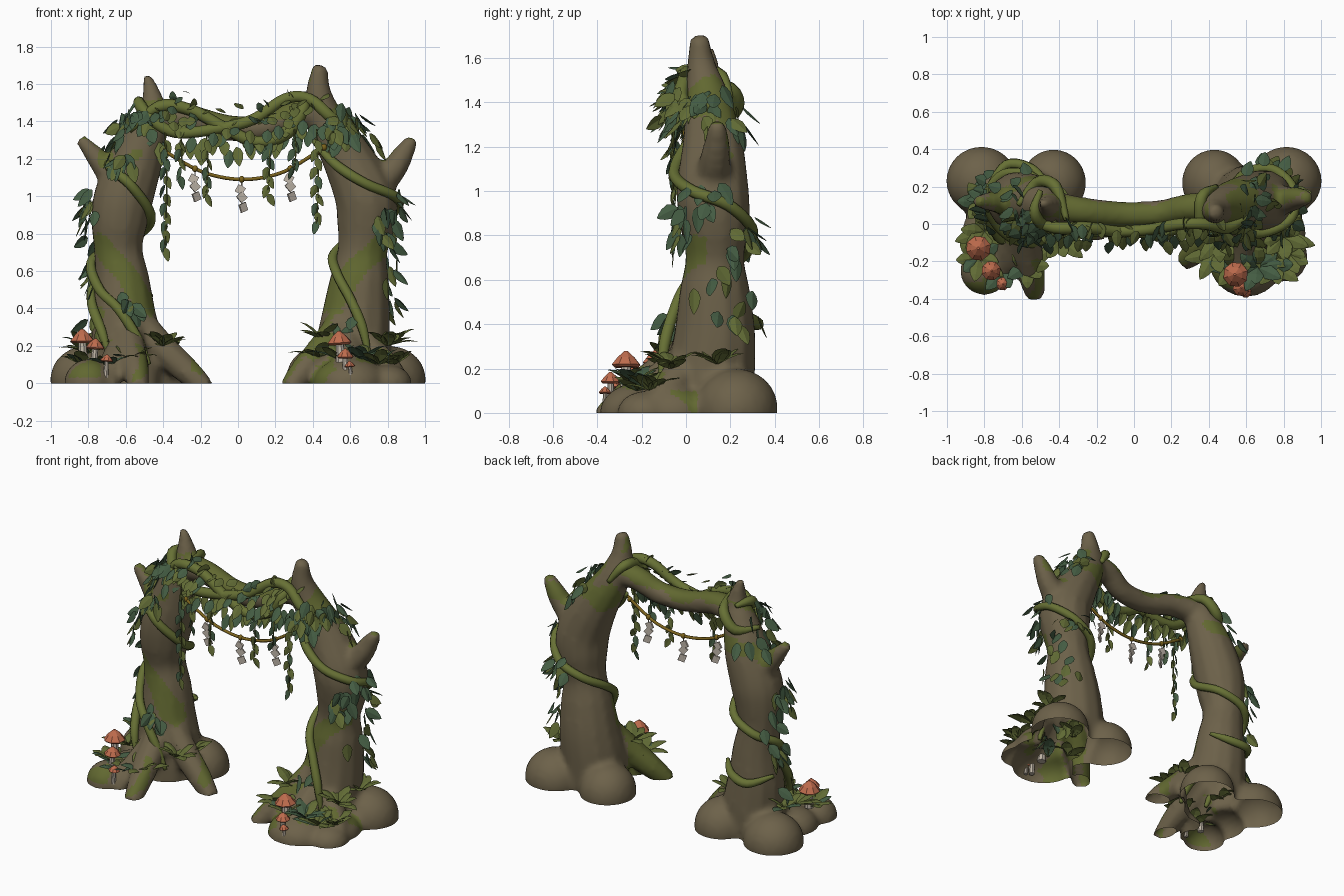
import bpy, bmesh, math, random
from mathutils import Vector, Matrix, noise

random.seed(7)
if "Cube" in bpy.data.objects:
    bpy.data.objects.remove(bpy.data.objects["Cube"])


def material(name, *rgb):
    m = bpy.data.materials.new(name)
    m.use_nodes = True
    m.diffuse_color = (*rgb, 1)
    bsdf = m.node_tree.nodes["Principled BSDF"]
    bsdf.inputs["Base Color"].default_value = (*rgb, 1)
    bsdf.inputs["Roughness"].default_value = 0.9
    return m


BARK = material("bark brown", 0.152, 0.121, 0.068)
MOSS = material("moss green", 0.12, 0.138, 0.03)
VINE = material("vine green", 0.135, 0.163, 0.035)
TEAL = material("dark leaf green", 0.058, 0.108, 0.056)
OLIVE = material("olive leaf green", 0.118, 0.145, 0.035)
CAP = material("mushroom orange", 0.52, 0.15, 0.075)
STEM = material("stem grey", 0.52, 0.46, 0.38)
ROPE = material("rope brown", 0.2, 0.125, 0.012)
TAG = material("paper grey", 0.54, 0.48, 0.41)


def finish(name, bm, mats, smooth=False):
    mesh = bpy.data.meshes.new(name)
    bm.to_mesh(mesh)
    bm.free()
    for m in mats:
        mesh.materials.append(m)
    for p in mesh.polygons:
        p.use_smooth = smooth
    obj = bpy.data.objects.new(name, mesh)
    bpy.context.collection.objects.link(obj)
    return obj


def spline(pts, steps):
    """Smooth path through points of (x, y, z, radius)."""
    p = [Vector(q) for q in pts]
    p = [p[0]] + p + [p[-1]]
    out = []
    for a, b, c, d in zip(p, p[1:], p[2:], p[3:]):
        for i in range(steps):
            t = i / steps
            out.append(b + (c - a) * (t / 2) + (2 * a - 5 * b + 4 * c - d) * (t * t / 2)
                       + (3 * b - a - 3 * c + d) * (t ** 3 / 2))
    return out + [p[-1]]


def tube(bm, pts, sides=8, steps=4):
    path = spline(pts, steps)
    side, rings = Vector((1, 0.3, 0.1)), []
    for i, q in enumerate(path):
        tan = (path[min(i + 1, len(path) - 1)] - path[max(i - 1, 0)]).xyz.normalized()
        side = (side - tan * side.dot(tan)).normalized()
        up = tan.cross(side)
        rings.append([bm.verts.new(q.xyz + (side * math.cos(a) + up * math.sin(a)) * q.w)
                      for a in (math.tau * k / sides for k in range(sides))])
    for r, s in zip(rings, rings[1:]):
        for k in range(sides):
            n = (k + 1) % sides
            bm.faces.new((r[k], r[n], s[n], s[k]))
    bm.faces.new(rings[0][::-1])
    bm.faces.new(rings[-1])


def vine(name, pts, radius):
    bm = bmesh.new()
    last = len(pts) - 1
    tube(bm, [(*p, radius * (.45 if i in (0, last) else 1)) for i, p in enumerate(pts)], 8, 5)
    finish(name, bm, [VINE], True)


def lobe(bm, centre, radii):
    bmesh.ops.create_icosphere(bm, subdivisions=3, radius=1,
                               matrix=Matrix.Translation(centre) @ Matrix.Diagonal((*radii, 1)))


def leaf(bm, base, direction, facing, length, width, mat, droop=0.15):
    """Rounded leaf folded along its midrib, its top turned towards facing."""
    d = Vector(direction).normalized()
    side = d.cross(Vector(facing)).normalized()
    up = side.cross(d)
    rows = []
    for t, w in ((0, .1), (.15, .7), (.4, 1), (.7, .75), (.9, .35), (1, .04)):
        mid = Vector(base) + d * length * t - Vector((0, 0, droop * length * t * t))
        row = [mid + side * (s * w * width / 2) - up * abs(s) * w * width * 0.12 for s in (-1, 0, 1)]
        rows.append([bm.verts.new((v.x, v.y, max(v.z, 0.004))) for v in row])
    for r, s in zip(rows, rows[1:]):
        for k in (0, 1):
            bm.faces.new((r[k], r[k + 1], s[k + 1], s[k])).material_index = mat


def jitter(amount):
    return Vector([random.uniform(-amount, amount) for _ in range(3)])


# Trunk profiles, bottom to spike
left_trunk = [(-.6, .1, -.1, .2), (-.59, .11, .15, .2), (-.61, .12, .35, .178), (-.62, .13, .55, .15),
              (-.64, .13, .71, .132), (-.635, .12, .86, .153), (-.61, .12, 1, .162), (-.54, .12, 1.2, .142),
              (-.47, .1, 1.4, .1), (-.455, .1, 1.5, .065), (-.485, .11, 1.645, .022)]
right_trunk = [(.62, .1, -.1, .2), (.61, .11, .15, .205), (.63, .13, .35, .188), (.65, .13, .55, .162),
               (.665, .13, .7, .135), (.685, .13, .86, .16), (.68, .12, 1, .167), (.587, .12, 1.2, .14),
               (.472, .1, 1.4, .105), (.43, .07, 1.56, .068), (.44, .06, 1.7, .04)]
crossbar = [(-.46, .1, 1.41, .085), (-.28, .07, 1.42, .075), (-.05, .05, 1.365, .07),
            (.15, .06, 1.37, .07), (.3, .09, 1.44, .075), (.45, .09, 1.45, .085)]

# Bark body: trunks, crossbar, branches, roots and mounds fused into one skin
bm = bmesh.new()
for t in (left_trunk, right_trunk, crossbar):
    tube(bm, t, 12)
tube(bm, [(-.62, .12, 1.05, .1), (-.75, .12, 1.2, .06), (-.845, .12, 1.31, .032)])
tube(bm, [(.68, .12, 1, .11), (.82, .13, 1.13, .075), (.88, .14, 1.22, .06), (.935, .14, 1.31, .035)])
for s in (-1, 1):
    lobe(bm, (s * .815, .23, .02), (.19, .185, .18))
    lobe(bm, (s * .43, .22, .02), (.175, .18, .18))
    lobe(bm, (s * .78, -.05, 0), (.14, .16, .12))
lobe(bm, (-.8, -.25, 0), (.13, .13, .13))
lobe(bm, (.6, -.2, 0), (.2, .19, .14))
lobe(bm, (.8, -.18, 0), (.13, .13, .1))
# Root tip and height of its start
for x, y, top in ((-.53, -.38, .34), (-.17, -.04, .42), (-.7, -.3, .3), (.27, -.2, .4), (.56, -.34, .3), (.88, -.16, .34)):
    cx = math.copysign(.6, x)
    tube(bm, [(cx, .08, top, .08), (cx + (x - cx) * .4, .08 + (y - .08) * .45, top * .5, .085),
              (cx + (x - cx) * .75, .08 + (y - .08) * .75, .07, .075), (x, y, -.03, .055)])
bark = finish("bark_arch", bm, [BARK, MOSS])
remesh = bark.modifiers.new("fuse", "REMESH")
remesh.mode, remesh.voxel_size = "VOXEL", 0.02
soften = bark.modifiers.new("soften", "SMOOTH")
soften.factor, soften.iterations = 0.5, 3
bm = bmesh.new()
bm.from_object(bark, bpy.context.evaluated_depsgraph_get())
bark.modifiers.clear()
bmesh.ops.bisect_plane(bm, geom=bm.verts[:] + bm.edges[:] + bm.faces[:], plane_co=(0, 0, 0),
                       plane_no=(0, 0, 1), clear_inner=True)
bm.normal_update()
for f in bm.faces:
    c, n = f.calc_center_median(), f.normal
    blot = noise.noise(c * 6)
    band = abs(c.z - .6 - 1.2 * (abs(c.x) - .63) + blot * .06) < .085 and n.y < -.25 and .38 < c.z < .8
    bar = abs(c.x) < .4 and c.z > 1.25 and n.z + blot * .8 > .35
    crown = 1.15 < c.z < 1.52 and blot + n.z * .6 > .32
    foot = c.z < .4 and c.y < .05 and blot + n.z * .2 > .36
    inner_root = .2 < c.x < .52 and c.z < .4 and c.y < .02 and n.x < .1 and n.y > -.75
    f.material_index = int(band or bar or crown or foot or inner_root)
    f.smooth = True
bm.to_mesh(bark.data)
bm.free()


def on_trunk(trunk, z, degrees, lift=0.0):
    """Point on the trunk surface and its outward direction."""
    for a, b in zip(trunk, trunk[1:]):
        if z <= b[2]:
            break
    q = Vector(a).lerp(Vector(b), (z - a[2]) / (b[2] - a[2]))
    out = Vector((math.cos(math.radians(degrees)), math.sin(math.radians(degrees)), 0))
    return Vector((q.x, q.y, z)) + out * (q.w + lift), out


# Vines winding down the trunks and over the crossbar
winds = {"left_trunk_vine": (left_trunk, [(1.2, -190), (1.15, -140), (1.06, -85), (.9, -20), (.8, 45),
                                          (.72, 110), (.64, 175), (.5, 225), (.4, 262), (.25, 285), (.1, 300)]),
         "left_low_vine": (left_trunk, [(.56, 170), (.42, 205), (.28, 235), (.15, 245)]),
         "left_back_vine": (left_trunk, [(.47, 30), (.42, 70), (.4, 110), (.43, 160)]),
         "right_trunk_vine": (right_trunk, [(1.3, -160), (1.17, -120), (1.07, -80), (1, -30), (.94, 20),
                                            (.84, 70), (.76, 120), (.68, 175), (.58, 225), (.45, 258),
                                            (.3, 280), (.14, 292)])}
for name, (trunk, wind) in winds.items():
    vine(name, [on_trunk(trunk, z, a, .016 if z > .4 else .035)[0] for z, a in wind], .027)
bar_vines = [[(-.5, .18, 1.5), (-.53, .06, 1.5), (-.46, -.02, 1.41), (-.33, -.03, 1.34), (-.12, -.04, 1.36),
              (.08, -.03, 1.41), (.25, 0, 1.52), (.38, .0, 1.52), (.5, -.02, 1.42), (.62, .05, 1.33)],
             [(-.58, .02, 1.35), (-.42, -.02, 1.48), (-.25, -.02, 1.46), (-.08, -.04, 1.37),
              (.1, -.04, 1.29), (.27, -.02, 1.34), (.35, -.02, 1.47), (.36, .14, 1.53), (.44, .2, 1.42)],
             [(-.36, .02, 1.5), (-.42, .2, 1.46), (-.52, .22, 1.36), (-.62, .1, 1.36)]]
for i, path in enumerate(bar_vines):
    vine(f"crossbar_vine_{i + 1}", path, .032)

# Ivy clusters: height, angle, leaf count
ivy = {"left_ivy": (left_trunk, [(1.18, -125, 10), (1.4, -150, 17), (1.4, -100, 8), (1.32, 150, 6), (1, 190, 12),
                                 (.85, 150, 5), (.57, 190, 9), (.42, -80, 7), (.34, 180, 4), (.92, -170, 3)]),
       "right_ivy": (right_trunk, [(1.36, -80, 22), (1.43, -20, 18), (1.35, 30, 12), (.98, -25, 8),
                                   (.85, -45, 11), (.8, 55, 10), (.64, 10, 7), (.42, 40, 6), (.32, -110, 5)])}
for name, (trunk, clusters) in ivy.items():
    bm = bmesh.new()
    for z, a, count in clusters:
        for _ in range(count):
            p, out = on_trunk(trunk, z + random.gauss(0, .045), a + random.gauss(0, 19),
                              random.uniform(.01, .1 if z > 1.25 else .05))
            leaf(bm, p, out * .45 + jitter(.5) + Vector((0, 0, -.75)), out + jitter(.3),
                 random.uniform(.08, .11), .068, int(random.random() < .3))
    finish(name, bm, [TEAL, OLIVE])
bm = bmesh.new()
bar_path = spline(crossbar, 5)
for _ in range(95):
    q = random.choice(bar_path)
    a = random.uniform(-2.8, -.4)
    out = Vector((random.uniform(-.4, .4), math.sin(a), math.cos(a)))
    p = q.xyz + out * (q.w + random.uniform(.0, .09))
    leaf(bm, p, out + Vector((0, -.1, -.8)), Vector((0, -1, .4)) + jitter(.4),
         random.uniform(.07, .1), .06, int(random.random() < .55))
finish("crossbar_ivy", bm, [TEAL, OLIVE])

# Hanging leaf strands: x, bottom z
for i, (x, low) in enumerate(((-.39, .74), (-.31, 1.1), (-.17, 1.02), (.16, 1.02), (.3, 1.14), (.42, .85))):
    bm = bmesh.new()
    tube(bm, [(x, -.05, 1.36, .004), (x + .01, -.06, (1.36 + low) / 2, .004), (x, -.06, low, .003)], 5)
    for f in bm.faces:
        f.material_index = 1
    z, s = 1.3, 1
    while z > low - .02:
        leaf(bm, (x, -.06, z), Vector((s * .4, 0, -1)) + jitter(.2), Vector((0, -1, 0)) + jitter(.7),
             .066, .042, int(random.random() < .6))
        z, s = z - .048, -s
    finish(f"leaf_strand_{i + 1}", bm, [TEAL, OLIVE])


# Sagging rope with end knots and paper tags
def rope_z(x):
    return 1.09 + (.85 if x < .03 else .93) * (x - .03) ** 2


bm = bmesh.new()
tube(bm, [(x, .0, rope_z(x), .01) for x in (-.39, -.23, -.1, .03, .16, .28, .46)], 7)
for x in (-.39, -.23, .02, .28, .42, .46):
    lobe(bm, (x, 0, rope_z(x)), (.016, .016, .018))
finish("rope", bm, [ROPE], True)
bm = bmesh.new()
for x in (-.23, .02, .28):
    z = rope_z(x)
    tube(bm, [(x, 0, z, .003), (x, 0, z - .15, .003)], 4, 1)
    for k, d in enumerate((.055, .095, .15)):
        turn = Matrix.Rotation(.3 * k, 4, "Z") @ Matrix.Rotation(.5 + .35 * k, 4, "Y")
        bmesh.ops.create_cube(bm, size=1, matrix=Matrix.Translation((x + .008 * (k - 1), 0, z - d)) @ turn
                              @ Matrix.Diagonal((.045, .012, .043, 1)))
finish("paper_tags", bm, [TAG])

# Broad-leaf ground plants: x, y, z, leaf count, share of dark leaves
plants = [(-.8, -.04, .16, 9, 0), (-.83, -.18, .1, 8, .2), (-.57, -.22, .12, 7, .2), (-.4, -.08, .2, 9, 0),
          (-.38, .06, .18, 7, 0), (-.82, .12, .2, 8, .2), (-.7, -.25, .09, 6, .5), (.45, -.08, .24, 8, 0),
          (.43, -.16, .14, 6, 0), (.8, -.07, .2, 11, 0), (.82, .14, .22, 8, 0), (.83, -.16, .1, 10, 0),
          (.66, -.23, .13, 9, .7), (.75, -.22, .1, 9, .3), (.53, -.23, .13, 6, .5)]
bm = bmesh.new()
for x, y, z, count, dark in plants:
    for k in range(count):
        a = math.tau * k / count + random.uniform(-.3, .3)
        leaf(bm, (x, y, z), (math.cos(a), math.sin(a), random.uniform(.6, 1.6)), (0, 0, 1),
             random.uniform(.15, .21), .078, int(random.random() < dark), .42)
finish("ground_plants", bm, [OLIVE, TEAL])

# Mushrooms: x, y, cap top, cap radius
for i, (x, y, top, r) in enumerate(((-.83, -.13, .29, .068), (-.77, -.25, .24, .053), (-.71, -.32, .155, .036),
                                    (.55, -.27, .28, .068), (.575, -.34, .185, .047), (.61, -.365, .12, .03))):
    bm = bmesh.new()
    h = r * 1.1
    tube(bm, [(x, y, max(top - .18, .03), r * .42), (x, y, top - h * .7, r * .3)], 8, 1)
    old = set(bm.faces)
    tube(bm, [(x, y, top - h, r * .8), (x, y, top - h * .85, r), (x, y, top - h * .4, r * .6), (x, y, top, r * .1)], 8, 1)
    for f in bm.faces:
        f.material_index = int(f not in old)
    bmesh.ops.rotate(bm, verts=bm.verts[:], cent=(x, y, top - .15),
                     matrix=Matrix.Rotation(random.uniform(-.1, .1), 3, "Y"))
    finish(f"mushroom_{i + 1}", bm, [STEM, CAP])
